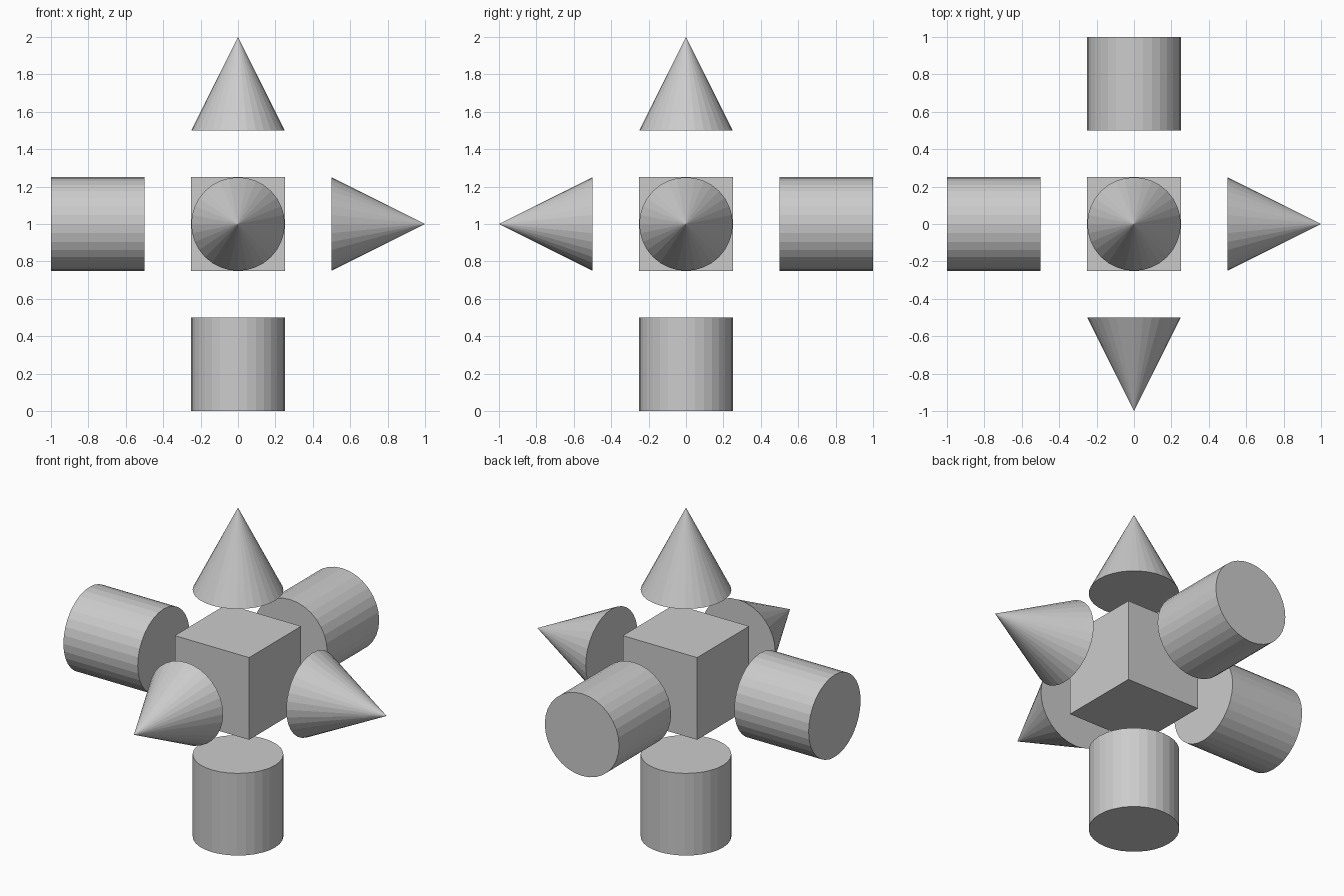
import bpy
from mathutils import Vector

if "Cube" in bpy.data.objects:
    bpy.data.objects.remove(bpy.data.objects["Cube"])

CENTRE = Vector((0, 0, 1))
OFFSET, RADIUS, LENGTH, SIDES = 0.75, 0.25, 0.5, 32


def add_arm(name, direction, tip_radius):
    """Round solid pointing outwards from the central cube."""
    d = Vector(direction)
    bpy.ops.mesh.primitive_cone_add(
        vertices=SIDES, radius1=RADIUS, radius2=tip_radius, depth=LENGTH,
        location=CENTRE + d * OFFSET,
        rotation=d.to_track_quat('Z', 'Y').to_euler())
    bpy.context.object.name = name


# Central cube
bpy.ops.mesh.primitive_cube_add(size=0.5, location=CENTRE)
bpy.context.object.name = "centre_cube"

# Cones pointing right, front and up
for name, d in (("right_cone", (1, 0, 0)), ("front_cone", (0, -1, 0)), ("top_cone", (0, 0, 1))):
    add_arm(name, d, 0)

# Cylinders on the opposite sides
for name, d in (("left_cylinder", (-1, 0, 0)), ("back_cylinder", (0, 1, 0)), ("bottom_cylinder", (0, 0, -1))):
    add_arm(name, d, RADIUS)
